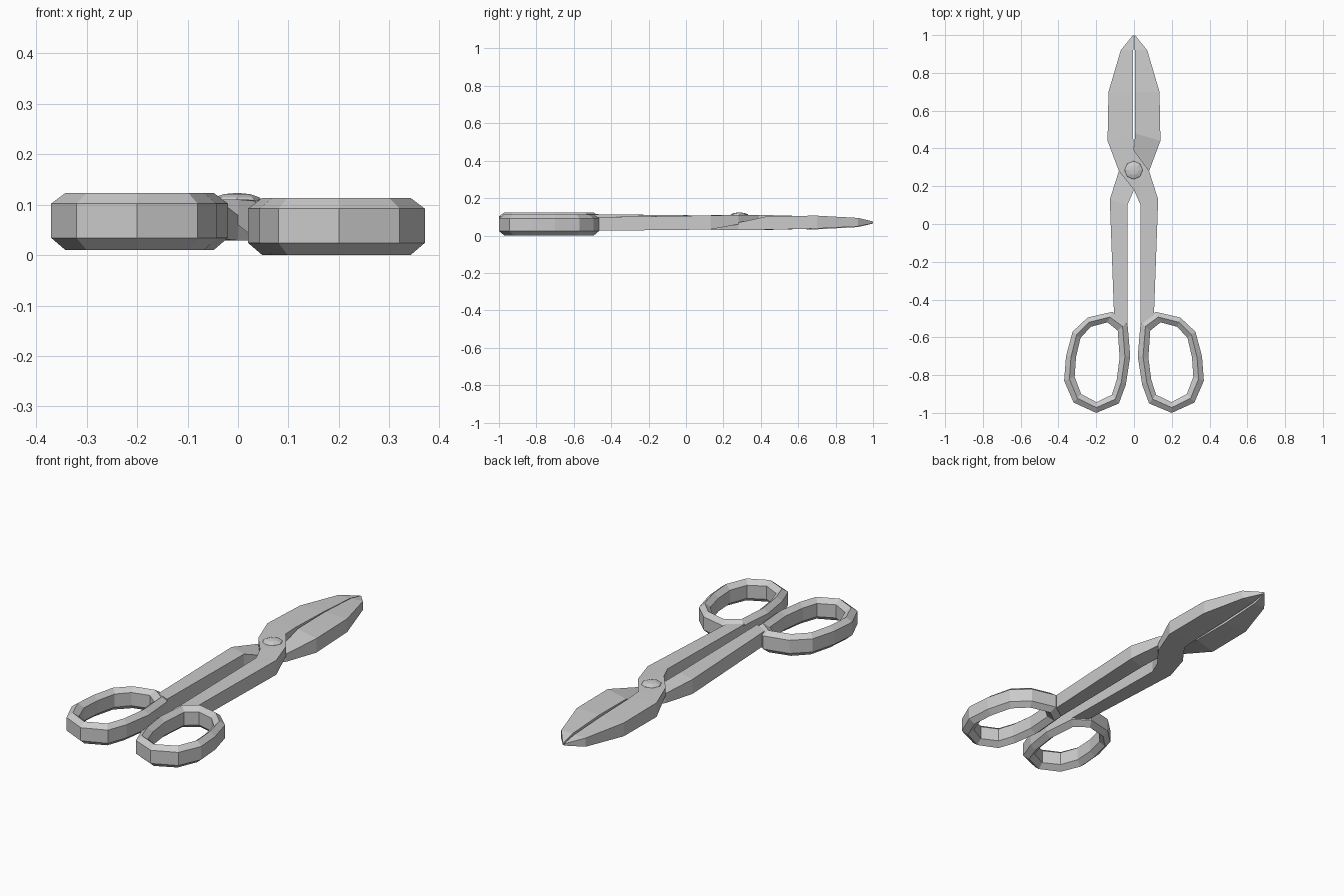
import bpy, bmesh

if "Cube" in bpy.data.objects:
    bpy.data.objects.remove(bpy.data.objects["Cube"], do_unlink=True)

steel = bpy.data.materials.new("grey_steel")
steel.use_nodes = True
GREY = (0.6, 0.6, 0.6, 1)
steel.diffuse_color = GREY
steel.node_tree.nodes["Principled BSDF"].inputs["Base Color"].default_value = GREY


def finish(name, bm):
    bmesh.ops.recalc_face_normals(bm, faces=bm.faces)
    mesh = bpy.data.meshes.new(name)
    bm.to_mesh(mesh)
    bm.free()
    mesh.materials.append(steel)
    obj = bpy.data.objects.new(name, mesh)
    bpy.context.collection.objects.link(obj)
    return obj


def loft(name, sections, closed=False):
    """Skin a row of equal cross-sections; cap the ends unless closed."""
    bm = bmesh.new()
    rows = [[bm.verts.new(p) for p in s] for s in sections]
    n = len(rows[0])
    pairs = list(zip(rows, rows[1:] + rows[:1]))
    for a, b in pairs if closed else pairs[:-1]:
        for i in range(n):
            j = (i + 1) % n
            bm.faces.new((a[i], a[j], b[j], b[i]))
    if not closed:
        bm.faces.new(rows[0])
        bm.faces.new(rows[-1])
    return finish(name, bm)


# Shank and blade stations: left point, right point, bottom and top height
STATIONS = [
    ((0.035, -0.53), (0.105, -0.5), 0.025, 0.098),
    ((0.035, 0.10), (0.128, 0.13), 0.032, 0.107),
    ((0.0, 0.18), (0.08, 0.28), 0.06, 0.11),
    ((-0.08, 0.28), (0.0, 0.39), 0.07, 0.11),
    ((-0.14, 0.44), (-0.006, 0.48), 0.035, 0.108),
    ((-0.135, 0.70), (-0.005, 0.70), 0.033, 0.102),
    ((-0.07, 0.92), (-0.004, 0.92), 0.045, 0.09),
    ((-0.005, 1.0), (-0.002, 1.0), 0.064, 0.074),
]

# Outer outline of a finger loop
OUTLINE = [(0.115, -0.465), (0.245, -0.495), (0.325, -0.57), (0.36, -0.70),
           (0.37, -0.83), (0.32, -0.945), (0.20, -1.0), (0.08, -0.95),
           (0.043, -0.85), (0.02, -0.70), (0.035, -0.52)]
CENTRE = (0.195, -0.73)


def loop_section(x, y, side, base):
    def at(t, z):
        return (side * (x + (CENTRE[0] - x) * 0.32 * t),
                y + (CENTRE[1] - y) * 0.21 * t, base + z)
    return [at(0, 0.024), at(0, 0.092), at(0.5, 0.113),
            at(1, 0.092), at(1, 0.024), at(0.5, 0)]


# Two crossing halves: the lower one is mirrored sideways and flipped
for label, side, base in (("upper", 1, 0), ("lower", -1, 0.01)):
    body = []
    for (lx, ly), (rx, ry), low, high in STATIONS:
        if side < 0:
            low, high = 0.139 - high, 0.139 - low
        body.append([(side * lx, ly, low), (side * rx, ry, low),
                     (side * rx, ry, high), (side * lx, ly, high)])
    loft(label + "_shank_and_blade", body)
    loft(label + "_finger_loop",
         [loop_section(x, y, side, base) for x, y in OUTLINE], closed=True)

# Domed pivot rivet
bm = bmesh.new()
bmesh.ops.create_uvsphere(bm, u_segments=8, v_segments=6, radius=0.052)
rivet = finish("pivot_rivet", bm)
rivet.scale = (1, 1, 0.35)
rivet.location = (-0.002, 0.285, 0.105)
